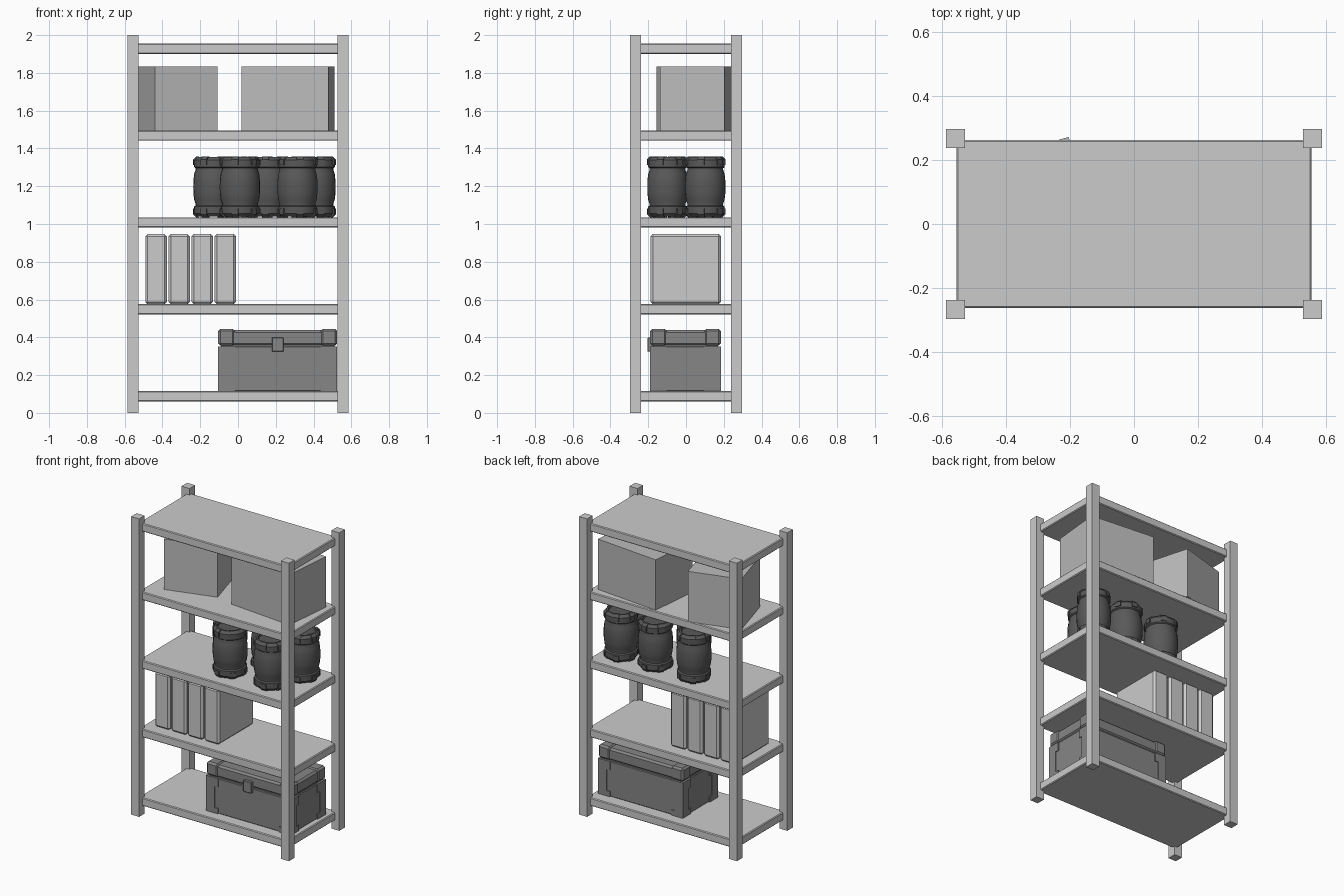
import bpy, bmesh
from math import radians, pi, cos, sin
from mathutils import Matrix, Vector

if "Cube" in bpy.data.objects:
    bpy.data.objects.remove(bpy.data.objects["Cube"])


def grey(name, v):
    m = bpy.data.materials.new(name)
    m.diffuse_color = (v, v, v, 1)
    m.use_nodes = True
    m.node_tree.nodes["Principled BSDF"].inputs["Base Color"].default_value = m.diffuse_color
    return m


CARD = grey("cardboard_grey", 0.5)
CRATE = grey("crate_grey", 0.24)
DRUM = grey("barrel_grey", 0.1)


def add_box(bm, lo, hi, bevel=0.0):
    """Axis-aligned box between two corners, optionally chamfered."""
    lo, hi = Vector(lo), Vector(hi)
    mat = Matrix.Translation((lo + hi) / 2) @ Matrix.Diagonal((*(hi - lo), 1))
    vs = bmesh.ops.create_cube(bm, size=1, matrix=mat)["verts"]
    if bevel:
        edges = list({e for v in vs for e in v.link_edges})
        bmesh.ops.bevel(bm, geom=edges, offset=bevel, segments=1, affect='EDGES')


def finish(name, bm, loc=(0, 0, 0), rot=0.0, mat=None):
    bmesh.ops.recalc_face_normals(bm, faces=bm.faces)
    me = bpy.data.meshes.new(name)
    bm.to_mesh(me)
    bm.free()
    if mat:
        me.materials.append(mat)
    ob = bpy.data.objects.new(name, me)
    ob.location = loc
    ob.rotation_euler.z = rot
    bpy.context.collection.objects.link(ob)
    return ob


def box(name, lo, hi, bevel=0.0, loc=(0, 0, 0), rot=0.0, mat=None):
    bm = bmesh.new()
    add_box(bm, lo, hi, bevel)
    return finish(name, bm, loc, rot, mat)


# rack posts
for sx in (-1, 1):
    for sy in (-1, 1):
        name = ("front" if sy < 0 else "back") + ("_left" if sx < 0 else "_right") + "_post"
        box(name, (-.0295, -.0295, 0), (.0295, .0295, 2), loc=(sx * .556, sy * .267, 0))

# shelves, evenly spaced
TOPS = [0.115 + 0.4603 * i for i in range(5)]
for i, z in enumerate(TOPS):
    box(f"shelf_{i + 1}", (-.553, -.262, z - .055), (.553, .262, z), 0.005)

# turned cartons on the fourth shelf
z = TOPS[3]
box("left_carton", (-.1725, -.1725, 0), (.1725, .1725, .338),
    loc=(-.322, .058, z), rot=radians(16), mat=CARD)
box("right_carton", (-.2315, -.172, 0), (.2315, .172, .338),
    loc=(.265, .055, z), rot=radians(-5.5), mat=CARD)

# upright cases on the second shelf
for i in range(4):
    box(f"upright_case_{i + 1}", (-.057, -.187, 0), (.057, .187, .372), 0.013,
        loc=(-.434 + .1222 * i, -.002, TOPS[1]))

# barrel: turned half profile, mirrored about mid height, with lugs on both rims
H = 0.322
half = [(0, .012), (.074, .012), (.078, .003), (.088, .003), (.103, .020),
        (.103, .056), (.095, .062), (.095, .072), (.102, .092), (.106, .125)]
profile = half + [(.107, H / 2)] + [(r, H - h) for r, h in reversed(half)]


def barrel(name, loc, rot):
    bm = bmesh.new()
    vs = [bm.verts.new((r, 0, h)) for r, h in profile]
    es = [bm.edges.new(p) for p in zip(vs, vs[1:])]
    bmesh.ops.spin(bm, geom=vs + es, axis=(0, 0, 1), cent=(0, 0, 0),
                   steps=24, angle=2 * pi)
    bmesh.ops.remove_doubles(bm, verts=bm.verts, dist=1e-4)
    for k in range(6):
        turn = Matrix.Rotation(k * pi / 3, 4, 'Z')
        for flip in (False, True):
            # lug: wedge section following the rim
            sec = [(.078, 0), (.091, 0), (.107, .016), (.107, .046), (.080, .046)]
            sides = []
            for y in (-.018, .018):
                sides.append([bm.verts.new(turn @ Vector((r, y, H - h if flip else h)))
                              for r, h in sec])
            a, b = sides
            bm.faces.new(a)
            bm.faces.new(b[::-1])
            for j in range(5):
                n = (j + 1) % 5
                bm.faces.new((a[j], b[j], b[n], a[n]))
    ob = finish(name, bm, loc, rot, DRUM)
    bpy.ops.object.select_all(action='DESELECT')
    ob.select_set(True)
    bpy.context.view_layer.objects.active = ob
    bpy.ops.object.shade_smooth_by_angle(angle=radians(25))


spots = [(.01, -.098), (.315, -.098), (-.13, .102), (.155, .102), (.41, .102)]
for i, (x, y) in enumerate(spots):
    barrel(f"barrel_{i + 1}", (x, y, TOPS[2]), radians(15 + 23 * i))

# storage chest on the bottom shelf: recessed body and lid
cx, cy, z = .21, -.003, TOPS[0]
X, Y, IN = .315, .187, .006
pos = (cx, cy, z)
box("chest_body", (-X + IN, -Y + IN, 0), (X - IN, Y - IN, .237), 0.004, pos, mat=CRATE)
box("chest_lid", (-X + IN, -Y + IN, .241), (X - IN, Y - IN, .323), 0.012, pos, mat=CRATE)
box("chest_seam", (-X + .014, -Y + .014, .22), (X - .014, Y - .014, .26), 0, pos, mat=CRATE)

# proud stepped guards at the four corners of body and lid
for sx in (-1, 1):
    for sy in (-1, 1):
        bm = bmesh.new()
        for w, z0, z1, bev in ((.088, 0, .036, 0), (.062, .036, .178, 0),
                               (.088, .178, .237, 0), (.088, .241, .330, .012)):
            xs = sorted((sx * X, sx * (X - w)))
            ys = sorted((sy * Y, sy * (Y - w)))
            add_box(bm, (xs[0], ys[0], z0), (xs[1], ys[1], z1), bev)
        name = ("front" if sy < 0 else "back") + ("_left" if sx < 0 else "_right")
        finish("chest_guard_" + name, bm, pos, mat=CRATE)

# front latch
box("chest_latch", (-.031, -Y - .014, .209), (.031, -Y + .02, .284), 0.003, pos, mat=CRATE)
